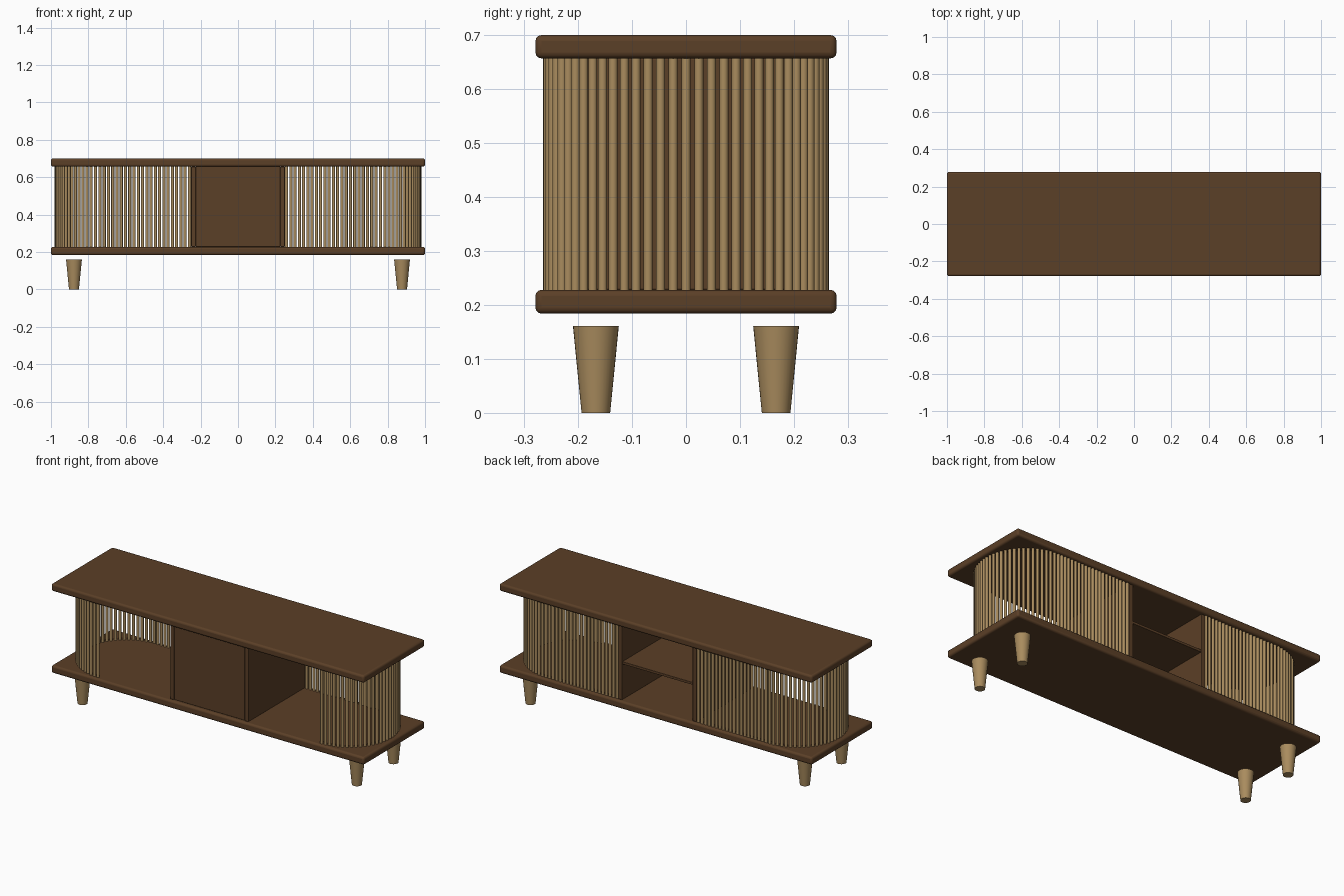
import bpy, bmesh, math
from mathutils import Matrix

cube = bpy.data.objects.get("Cube")
if cube:
    bpy.data.objects.remove(cube, do_unlink=True)


def make_material(name, rgb):
    mat = bpy.data.materials.new(name)
    mat.use_nodes = True
    colour = (*rgb, 1)
    mat.diffuse_color = colour
    node = next(n for n in mat.node_tree.nodes if n.type == 'BSDF_PRINCIPLED')
    node.inputs["Base Color"].default_value = colour
    node.inputs["Roughness"].default_value = 0.6
    return mat


walnut = make_material("dark_walnut", (0.105, 0.05, 0.02))
oak = make_material("light_oak", (0.40, 0.262, 0.112))


def finish(name, bm, mat, smooth=False):
    mesh = bpy.data.meshes.new(name)
    bm.to_mesh(mesh)
    bm.free()
    mesh.materials.append(mat)
    obj = bpy.data.objects.new(name, mesh)
    bpy.context.collection.objects.link(obj)
    if smooth:
        bpy.ops.object.select_all(action='DESELECT')
        obj.select_set(True)
        bpy.context.view_layer.objects.active = obj
        bpy.ops.object.shade_smooth_by_angle(angle=math.radians(50))
    return obj


def board(name, low, high, bevel):
    """Box between two corners with softened edges."""
    bm = bmesh.new()
    bmesh.ops.create_cube(bm, size=1)
    for v in bm.verts:
        v.co = [high[i] if v.co[i] > 0 else low[i] for i in range(3)]
    obj = finish(name, bm, walnut, smooth=True)
    mod = obj.modifiers.new("soft_edges", 'BEVEL')
    mod.width = bevel
    mod.segments = 3
    return obj


def add_post(bm, x, y, z0, z1, r0, r1, sides):
    bmesh.ops.create_cone(bm, cap_ends=True, segments=sides, radius1=r0, radius2=r1,
                          depth=z1 - z0,
                          matrix=Matrix.Translation((x, y, (z0 + z1) / 2)))


FLOOR, CEILING = 0.228, 0.657
DEPTH = 0.262

# Top and bottom boards
board("bottom_board", (-1, -0.279, 0.184), (1, 0.279, FLOOR), 0.011)
board("top_board", (-1, -0.279, CEILING), (1, 0.279, 0.70), 0.011)

# Central compartment: sides, front panel and a shelf open to the back
for side, label in ((1, "left"), (-1, "right")):
    xs = sorted((side * 0.225, side * 0.25))
    board(label + "_partition", (xs[0], -DEPTH, FLOOR), (xs[1], DEPTH, CEILING), 0.003)
board("front_panel", (-0.226, -0.257, FLOOR), (0.226, -0.235, CEILING), 0.002)
board("middle_shelf", (-0.226, -0.24, 0.435), (0.226, 0.26, 0.449), 0.001)

# Slatted screens: straight along the back, then a half circle round each end
RADIUS, CENTRE, SLAT = 0.2565, 0.715, 0.0083
STRAIGHT, ARC = 20, 34
for side, label in ((1, "left"), (-1, "right")):
    bm = bmesh.new()
    path = [(0.26 + (CENTRE - 0.26) * i / STRAIGHT, RADIUS) for i in range(STRAIGHT)]
    for i in range(ARC + 1):
        a = math.pi / 2 - math.pi * i / ARC
        path.append((CENTRE + RADIUS * math.cos(a), RADIUS * math.sin(a)))
    for x, y in path:
        add_post(bm, side * x, y, FLOOR - 0.002, CEILING + 0.002, SLAT, SLAT, 12)
    finish(label + "_slat_screen", bm, oak, smooth=True)

# Tapered legs
for sx, lr in ((1, "left"), (-1, "right")):
    for sy, fb in ((-1, "front"), (1, "back")):
        bm = bmesh.new()
        add_post(bm, sx * 0.877, sy * 0.167, 0, 0.161, 0.0265, 0.0425, 32)
        finish(fb + "_" + lr + "_leg", bm, oak, smooth=True)
